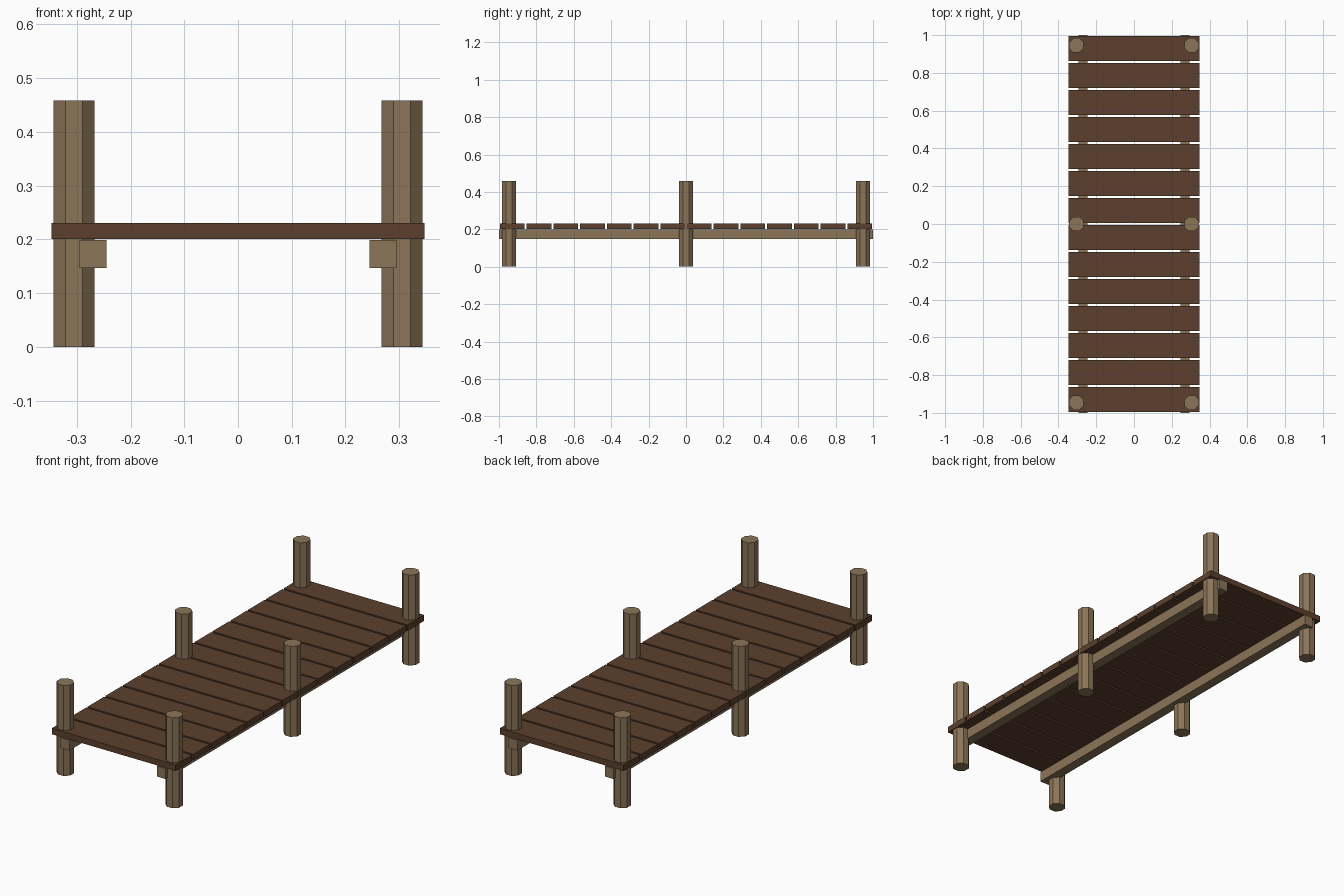
import bpy, math

if "Cube" in bpy.data.objects:
    bpy.data.objects.remove(bpy.data.objects["Cube"])


def material(name, rgb):
    lin = [((c / 255 + 0.055) / 1.055) ** 2.4 for c in rgb]
    m = bpy.data.materials.new(name)
    m.diffuse_color = (*lin, 1)
    m.use_nodes = True
    m.node_tree.nodes["Principled BSDF"].inputs["Base Color"].default_value = m.diffuse_color
    return m


POST_WOOD = material("light weathered wood", (139, 117, 88))
DECK_WOOD = material("dark brown wood", (92, 64, 46))


def finish(name, mat):
    ob = bpy.context.object
    ob.name = name
    ob.data.materials.append(mat)
    return ob


def box(name, size, loc, mat):
    bpy.ops.mesh.primitive_cube_add(size=1, location=loc)
    ob = finish(name, mat)
    ob.scale = size


# deck planks laid across the beams
PLANKS = 14
PITCH = 2 / PLANKS
for i in range(PLANKS):
    box(f"plank_{i + 1}", (0.694, 0.132, 0.03),
        (0, -1 + PITCH * (i + 0.5), 0.2155), DECK_WOOD)

for side, sx in (("left", -1), ("right", 1)):
    # long support beam under the planks
    box(f"{side}_beam", (0.05, 2, 0.052), (sx * 0.27, 0, 0.173), POST_WOOD)
    # eight-sided posts with flats facing the axes
    for place, y in (("front", -0.946), ("middle", 0), ("back", 0.946)):
        bpy.ops.mesh.primitive_cylinder_add(
            vertices=8, radius=0.038 / math.cos(math.pi / 8), depth=0.458,
            location=(sx * 0.305, y, 0.229), rotation=(0, 0, math.pi / 8))
        finish(f"{place}_{side}_post", POST_WOOD)
